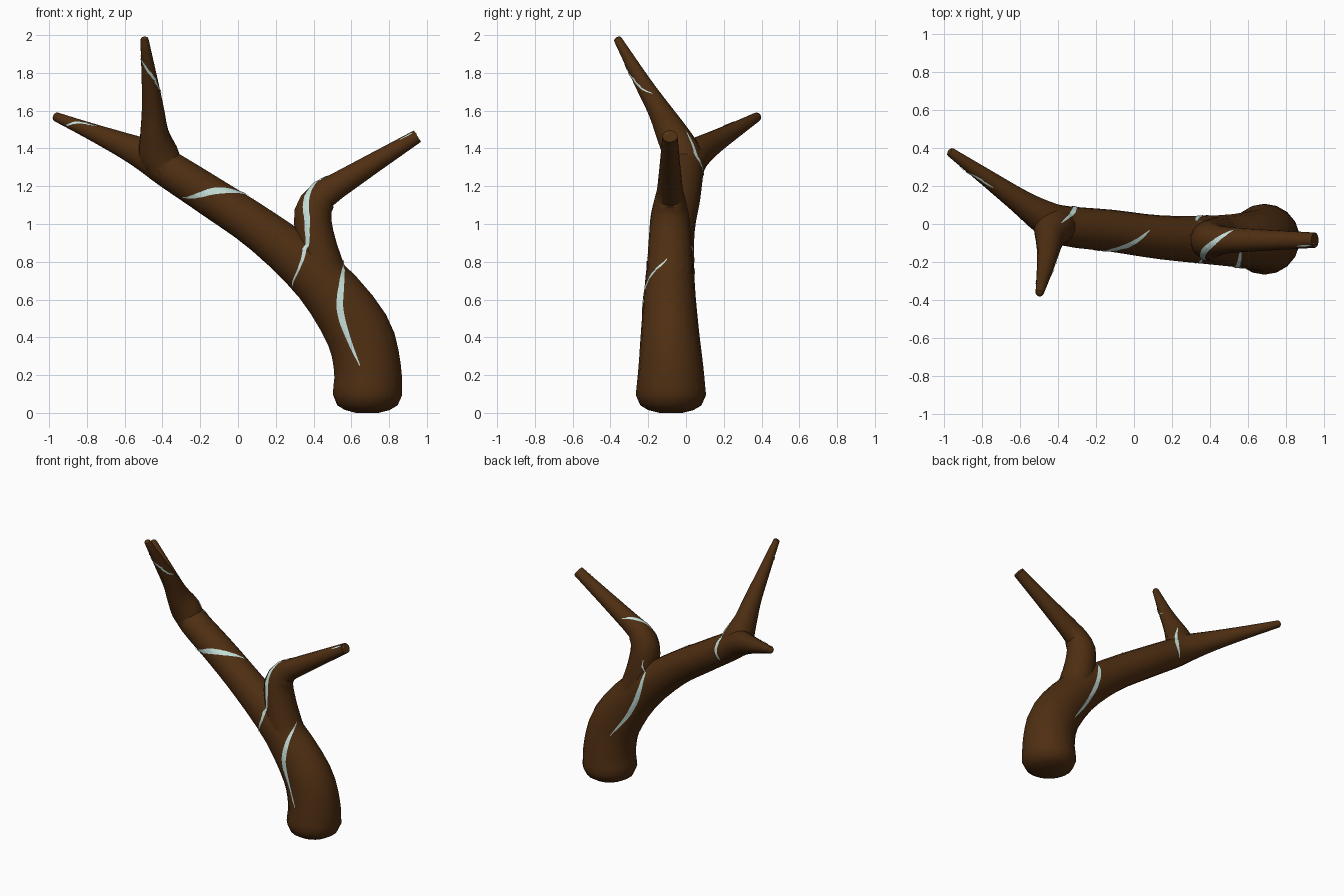
import bpy, bmesh, math
from mathutils import Vector
from mathutils.bvhtree import BVHTree

if "Cube" in bpy.data.objects:
    bpy.data.objects.remove(bpy.data.objects["Cube"])

SIDES = 18


def material(name, rgb):
    m = bpy.data.materials.new(name)
    m.diffuse_color = (*rgb, 1)
    m.use_nodes = True
    m.node_tree.nodes["Principled BSDF"].inputs["Base Color"].default_value = m.diffuse_color
    return m


bark = material("dark brown bark", (0.078, 0.028, 0.006))
glow = material("pale blue green", (0.56, 0.74, 0.70))


def spline(pts, steps):
    """Catmull-Rom points through vectors of any size."""
    p = [Vector(q) for q in pts]
    p = [2 * p[0] - p[1]] + p + [2 * p[-1] - p[-2]]
    out = []
    for a, b, c, d in zip(p, p[1:], p[2:], p[3:]):
        for i in range(steps):
            t = i / steps
            out.append(0.5 * (2 * b + (c - a) * t + (2 * a - 5 * b + 4 * c - d) * t * t
                              + (3 * b - a - 3 * c + d) * t ** 3))
    return out + [p[-2]]


def make(name, bm, mat):
    bmesh.ops.recalc_face_normals(bm, faces=bm.faces)
    me = bpy.data.meshes.new(name)
    bm.to_mesh(me)
    bm.free()
    me.materials.append(mat)
    ob = bpy.data.objects.new(name, me)
    bpy.context.collection.objects.link(ob)
    return ob


def limb(name, pts, steps=3, start=(), rounded=False):
    """Tube through (x, y, z, radius along y, radius across)."""
    rings = [Vector(q) for q in start] + spline(pts, steps)
    if rounded:
        a, b = rings[-2], rings[-1]
        d = (b - a).xyz.normalized() * b[3]
        for f, s in ((0.4, 0.85), (0.65, 0.4)):
            c = b.xyz + d * f
            rings.append(Vector((*c, b[3] * s, b[4] * s)))
    bm = bmesh.new()
    loops = []
    for i, r in enumerate(rings):
        if i < len(start):
            t = Vector((0, 0, 1))
        else:
            t = (rings[min(i + 1, len(rings) - 1)].xyz - rings[max(i - 1, 0)].xyz).normalized()
        u = Vector((0, 1, 0))
        u = (u - t * u.dot(t)).normalized()
        v = t.cross(u)
        loops.append([bm.verts.new(r.xyz + u * r[3] * math.cos(k * math.tau / SIDES)
                                   + v * r[4] * math.sin(k * math.tau / SIDES)) for k in range(SIDES)])
    for a, b in zip(loops, loops[1:]):
        for k in range(SIDES):
            n = (k + 1) % SIDES
            bm.faces.new((a[k], a[n], b[n], b[k]))
    bm.faces.new(loops[0])
    bm.faces.new(loops[-1])
    return make(name, bm, bark)


# main stem with a domed foot, running on into the left rear tip
stem = limb("branch", [
    (0.685, -0.08, 0.095, 0.186, 0.186), (0.685, -0.08, 0.24, 0.172, 0.18),
    (0.63, -0.085, 0.44, 0.153, 0.176), (0.43, -0.085, 0.71, 0.13, 0.148),
    (0.14, -0.07, 0.955, 0.115, 0.118), (-0.12, -0.035, 1.13, 0.11, 0.108),
    (-0.36, -0.01, 1.285, 0.105, 0.1), (-0.47, 0.035, 1.355, 0.09, 0.09),
    (-0.60, 0.12, 1.415, 0.065, 0.068), (-0.79, 0.255, 1.495, 0.043, 0.043),
    (-0.96, 0.375, 1.566, 0.025, 0.025)],
    start=[(0.685, -0.08, 0, 0.06, 0.06), (0.685, -0.08, 0.015, 0.12, 0.12),
           (0.685, -0.08, 0.04, 0.162, 0.162)], rounded=True)

# side limbs
right_limb = limb("right_limb", [
    (0.56, -0.085, 0.52, 0.12, 0.11), (0.45, -0.085, 0.77, 0.12, 0.112),
    (0.405, -0.085, 0.95, 0.11, 0.102), (0.397, -0.085, 1.06, 0.098, 0.1),
    (0.44, -0.085, 1.14, 0.08, 0.085), (0.52, -0.085, 1.2, 0.066, 0.07),
    (0.95, -0.085, 1.465, 0.04, 0.036)], steps=2)
upper_limb = limb("upper_limb", [
    (-0.37, 0.0, 1.27, 0.095, 0.09), (-0.42, -0.02, 1.37, 0.1, 0.105),
    (-0.442, -0.075, 1.48, 0.085, 0.076), (-0.45, -0.14, 1.6, 0.062, 0.06),
    (-0.465, -0.225, 1.74, 0.045, 0.045), (-0.495, -0.36, 1.975, 0.022, 0.022)], rounded=True)

# merge limbs into the stem
bpy.context.view_layer.objects.active = stem
stem.select_set(True)
for ob in (right_limb, upper_limb):
    mod = stem.modifiers.new("join", 'BOOLEAN')
    mod.operation = 'UNION'
    mod.solver = 'EXACT'
    mod.object = ob
    bpy.ops.object.modifier_apply(modifier=mod.name)
for ob in (right_limb, upper_limb):
    bpy.data.objects.remove(ob)
bpy.ops.object.shade_smooth_by_angle(angle=math.radians(40))

me = stem.data
tree = BVHTree.FromPolygons([v.co.copy() for v in me.vertices],
                            [list(p.vertices) for p in me.polygons])


def snap(p):
    co, n, _, _ = tree.find_nearest(p)
    return co + n * 0.004, n


def stripe(name, width, pts):
    """Tapered ribbon laid on the bark."""
    path = [snap(p)[0] for p in spline(pts, 8)]
    bm = bmesh.new()
    rows = []
    last = len(path) - 1
    for i, p in enumerate(path):
        n = snap(p)[1]
        t = path[min(i + 1, last)] - path[max(i - 1, 0)]
        side = n.cross(t).normalized() * (width / 2 * math.sin(math.pi * i / last) + 0.002)
        rows.append([bm.verts.new(snap(p + side * k)[0]) for k in (-1, 0, 1)])
    for a, b in zip(rows, rows[1:]):
        for k in (0, 1):
            bm.faces.new((a[k], a[k + 1], b[k + 1], b[k]))
    make(name, bm, glow)


# pale winding stripes
stripe("foot_stripe", 0.032, [(0.645, -0.25, 0.25), (0.58, -0.24, 0.4), (0.54, -0.23, 0.55),
                              (0.55, -0.2, 0.7), (0.565, -0.1, 0.82)])
stripe("fork_stripe", 0.032, [(0.30, -0.12, 0.67), (0.35, -0.2, 0.85), (0.365, -0.19, 1.0),
                              (0.36, -0.16, 1.12), (0.39, -0.12, 1.21), (0.47, -0.06, 1.25),
                              (0.55, -0.03, 1.24)])
stripe("middle_stripe", 0.034, [(-0.3, -0.1, 1.13), (-0.2, -0.13, 1.155), (-0.1, -0.14, 1.18),
                                (0.0, -0.1, 1.175), (0.09, -0.03, 1.14)])
stripe("back_stripe", 0.03, [(0.33, 0.04, 1.0), (0.35, 0.05, 0.8), (0.44, 0.05, 0.58),
                             (0.58, 0.07, 0.39)])
stripe("upper_fork_stripe", 0.022, [(-0.39, 0.0, 1.48), (-0.33, 0.05, 1.36), (-0.31, 0.09, 1.28),
                                    (-0.34, 0.08, 1.2)])
stripe("upper_limb_stripe", 0.01, [(-0.52, -0.3, 1.9), (-0.49, -0.33, 1.82), (-0.41, -0.28, 1.74),
                                   (-0.41, -0.18, 1.69)])
stripe("left_limb_stripe", 0.01, [(-0.92, 0.3, 1.52), (-0.87, 0.28, 1.53), (-0.8, 0.22, 1.54),
                                  (-0.74, 0.19, 1.52)])
stripe("right_limb_stripe", 0.008, [(0.86, -0.11, 1.44), (0.95, -0.1, 1.48)])
